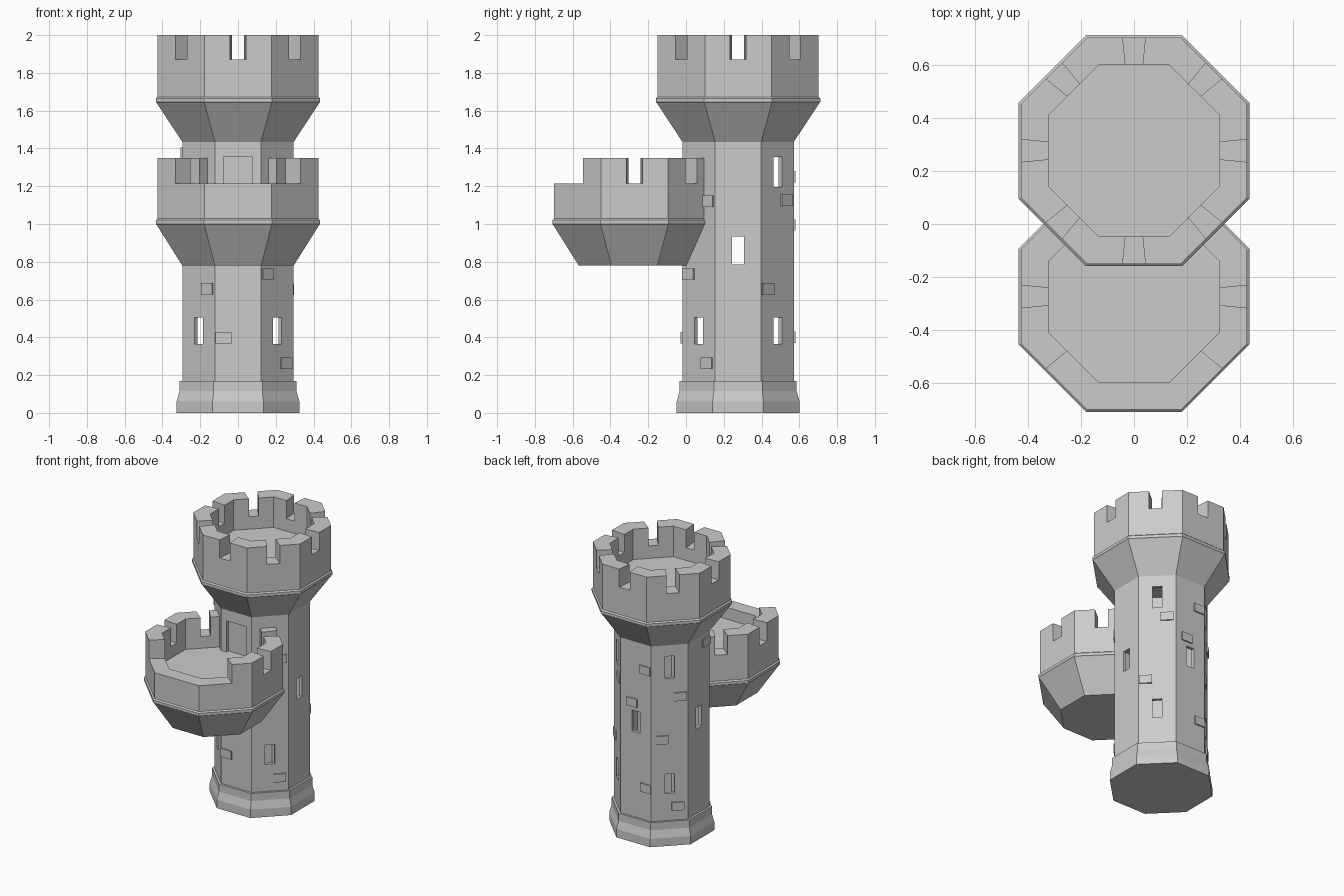
import bpy, bmesh
from math import radians, sin, cos, pi
from mathutils import Matrix, Vector

if "Cube" in bpy.data.objects:
    bpy.data.objects.remove(bpy.data.objects["Cube"])

TY, BY = 0.276, -0.273      # y centres of the tower and the balcony
WALL = 0.295                # shaft apothem


def finish(name, bm):
    bmesh.ops.recalc_face_normals(bm, faces=bm.faces)
    me = bpy.data.meshes.new(name)
    bm.to_mesh(me)
    bm.free()
    ob = bpy.data.objects.new(name, me)
    bpy.context.collection.objects.link(ob)
    return ob


def octagon_lathe(name, profile, cy):
    """Eight-sided turned solid from (apothem, z) points, capped at both ends."""
    bm = bmesh.new()
    rings = []
    for a, z in profile:
        r = a / cos(pi / 8)
        rings.append([bm.verts.new((r * cos(pi / 8 + k * pi / 4),
                                    cy + r * sin(pi / 8 + k * pi / 4), z)) for k in range(8)])
    for lo, hi in zip(rings, rings[1:]):
        for k in range(8):
            bm.faces.new((lo[k], lo[(k + 1) % 8], hi[(k + 1) % 8], hi[k]))
    bm.faces.new(rings[0])
    bm.faces.new(rings[-1])
    return finish(name, bm)


def on_face(angle, r, u, cy):
    """Plan point at distance r along a wall normal and u along the wall."""
    a = radians(angle)
    return (r * cos(a) - u * sin(a), cy + r * sin(a) + u * cos(a))


def prism(bm, plan, z0, z1):
    lo = [bm.verts.new((x, y, z0)) for x, y in plan]
    hi = [bm.verts.new((x, y, z1)) for x, y in plan]
    n = len(plan)
    for k in range(n):
        bm.faces.new((lo[k], lo[(k + 1) % n], hi[(k + 1) % n], hi[k]))
    bm.faces.new(lo)
    bm.faces.new(hi)


def block(bm, angle, u, z, w, h, r0, r1, cy=TY):
    plan = [on_face(angle, r, v, cy) for r, v in
            ((r0, u - w / 2), (r1, u - w / 2), (r1, u + w / 2), (r0, u + w / 2))]
    prism(bm, plan, z - h / 2, z + h / 2)


def gap(bm, angle, z0, z1, cy):
    """Crenel that widens slightly outwards."""
    plan = [on_face(angle, r, s * 0.1 * r, cy) for r, s in
            ((0.25, -1), (0.6, -1), (0.6, 1), (0.25, 1))]
    prism(bm, plan, z0, z1)


def cut(ob, cutter):
    m = ob.modifiers.new("cut", 'BOOLEAN')
    m.operation, m.solver, m.object = 'DIFFERENCE', 'EXACT', cutter
    bpy.context.view_layer.objects.active = ob
    bpy.ops.object.modifier_apply(modifier=m.name)
    bpy.data.objects.remove(cutter)


def pot(z_rim, z_top, z_floor):
    """Rim, parapet wall and sunken floor."""
    return [(0.43, z_rim - 0.005), (0.435, z_rim), (0.435, z_rim + 0.02), (0.426, z_rim + 0.028),
            (0.426, z_top), (0.322, z_top), (0.322, z_floor)]


# Main tower with plinth, flare and parapet
tower = octagon_lathe("tower", [(0.325, 0), (0.325, 0.06), (0.31, 0.115), (0.31, 0.17),
                                (WALL, 0.17), (WALL, 1.435)] + pot(1.645, 2.0, 1.78), TY)
cut(tower, octagon_lathe("hollow", [(0.272, 0.1), (0.272, 1.6)], TY))

# Tower crenels
bm = bmesh.new()
for k in range(8):
    gap(bm, k * 45, 1.87, 2.2, TY)
cut(tower, finish("crenel_cutter", bm))

# Windows and doorway
bm = bmesh.new()
for a in (45, 135, -45, -135):
    block(bm, a, 0, 0.435, 0.064, 0.14, 0.2, 0.36)
for a in (45, 135):
    block(bm, a, 0, 1.275, 0.064, 0.16, 0.2, 0.36)
for a in (0, 90, 180):
    block(bm, a, 0, 0.86, 0.064, 0.15, 0.2, 0.36)
block(bm, -90, 0, 1.2425, 0.155, 0.225, 0.2, 0.36)
cut(tower, finish("opening_cutter", bm))

# Recessed door
bm = bmesh.new()
block(bm, -90, 0, 1.2425, 0.18, 0.25, 0.24, 0.273)
finish("door", bm)

# Balcony, trimmed against the tower wall
balcony = octagon_lathe("balcony", [(WALL, 0.78)] + pot(1.0, 1.35, 1.13), BY)
bm = bmesh.new()
for a in (0, 45, 135, 180):
    gap(bm, a, 1.215, 1.5, BY)
front = [on_face(-135, 0.25, -0.025, BY), on_face(-135, 0.6, -0.06, BY), (-0.6, -1.2),
         (0.6, -1.2), on_face(-45, 0.6, 0.06, BY), on_face(-45, 0.25, 0.025, BY)]
prism(bm, front, 1.215, 1.5)
cut(balcony, finish("balcony_crenel_cutter", bm))
cut(balcony, octagon_lathe("shaft_cutter", [(0.29, 0.5), (0.29, 1.7)], TY))

# Raised stones: wall angle, offset along the wall, height
bm = bmesh.new()
for a, u, z in ((-45, -0.075, 0.735), (-45, 0.063, 0.263), (-45, 0.07, 1.12),
                (-90, -0.077, 0.397), (-135, 0.068, 0.657),
                (180, 0.08, 1.375), (135, 0.07, 1.06), (135, -0.05, 0.755), (135, 0.055, 0.27),
                (90, 0.08, 0.4), (90, 0.075, 1.25), (90, -0.03, 0.995),
                (45, 0.065, 1.125), (45, -0.075, 0.655)):
    block(bm, a, u, z, 0.083, 0.06, 0.28, WALL + 0.009)
finish("raised_stones", bm)
